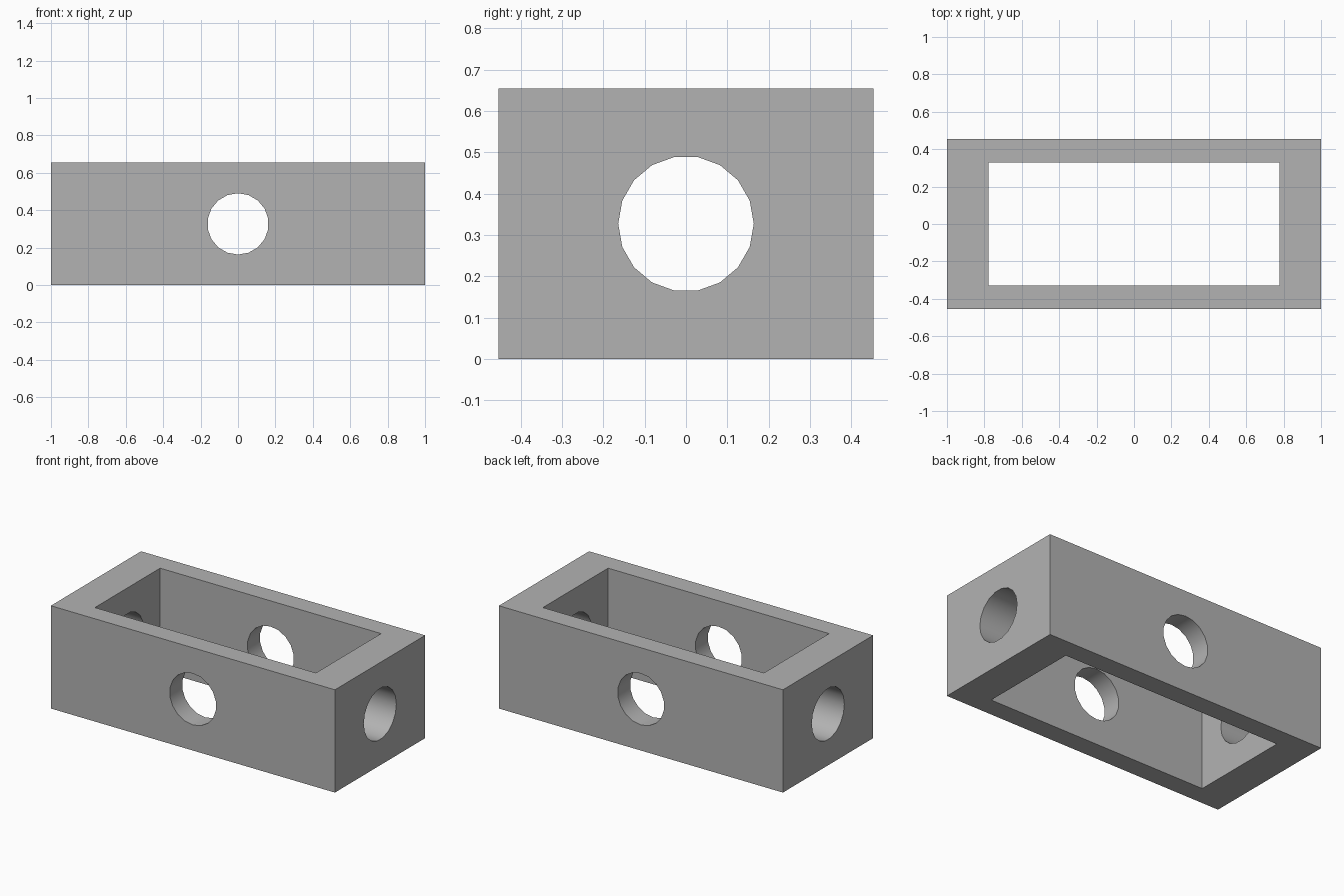
import bpy
from math import pi, radians

old = bpy.data.objects.get("Cube")
if old:
    bpy.data.objects.remove(old, do_unlink=True)

LENGTH, DEPTH, HEIGHT = 2.0, 0.907, 0.654
INNER_LENGTH, INNER_DEPTH = 1.556, 0.656
HOLE_RADIUS, HOLE_SIDES = 0.164, 18
CENTRE = (0, 0, HEIGHT / 2)

grey = bpy.data.materials.new("plain grey")
grey.use_nodes = True
colour = (0.45, 0.45, 0.45, 1)
grey.diffuse_color = colour
for node in grey.node_tree.nodes:
    if node.type == 'BSDF_PRINCIPLED':
        node.inputs["Base Color"].default_value = colour


def box(name, size):
    bpy.ops.mesh.primitive_cube_add(size=1, location=CENTRE)
    obj = bpy.context.object
    obj.name = name
    obj.scale = size
    bpy.ops.object.transform_apply(location=False, rotation=False, scale=True)
    obj.data.materials.append(grey)
    return obj


def drill(name, rotation):
    bpy.ops.mesh.primitive_cylinder_add(vertices=HOLE_SIDES, radius=HOLE_RADIUS, depth=3,
                                        location=CENTRE, rotation=rotation)
    obj = bpy.context.object
    obj.name = name
    obj.data.materials.append(grey)
    return obj


# Outer block, its open middle, and the holes through both pairs of walls
frame = box("frame", (LENGTH, DEPTH, HEIGHT))
cutters = [
    box("middle_cutter", (INNER_LENGTH, INNER_DEPTH, 2)),
    drill("front_hole_cutter", (pi / 2, 0, 0)),
    drill("side_hole_cutter", (0, pi / 2, 0)),
]

bpy.ops.object.select_all(action='DESELECT')
frame.select_set(True)
bpy.context.view_layer.objects.active = frame
for cutter in cutters:
    cutter.hide_render = True
    cut = frame.modifiers.new(cutter.name, 'BOOLEAN')
    cut.operation = 'DIFFERENCE'
    cut.solver = 'EXACT'
    cut.object = cutter
    bpy.ops.object.modifier_apply(modifier=cut.name)
    bpy.data.objects.remove(cutter, do_unlink=True)

# Smooth hole walls, crisp corners
bpy.ops.object.shade_smooth_by_angle(angle=radians(30))
